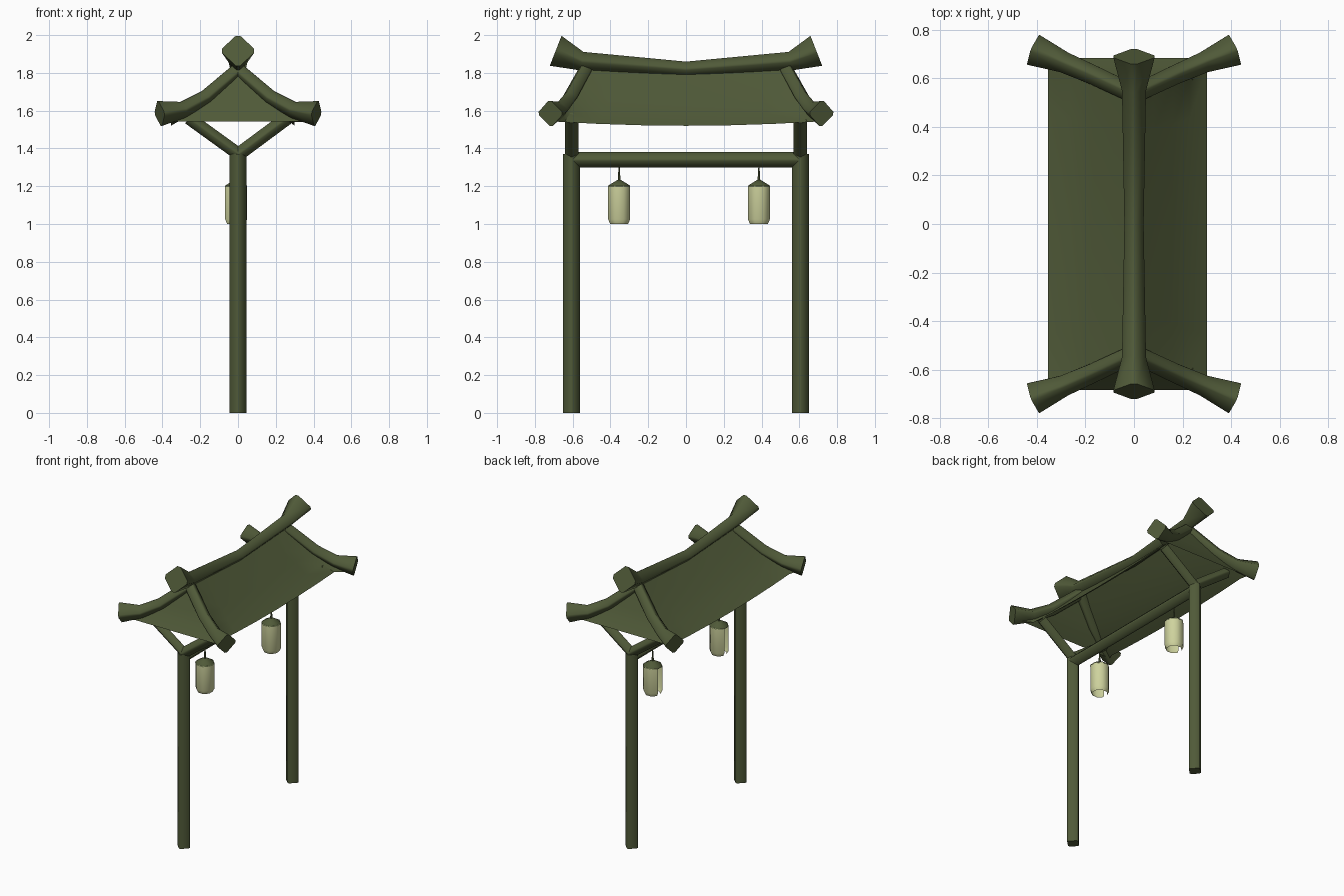
import bpy, bmesh, math
from mathutils import Vector

if "Cube" in bpy.data.objects:
    bpy.data.objects.remove(bpy.data.objects["Cube"])


def material(name, col):
    m = bpy.data.materials.new(name)
    m.diffuse_color = (*col, 1)
    m.use_nodes = True
    m.node_tree.nodes["Principled BSDF"].inputs["Base Color"].default_value = m.diffuse_color
    return m


OLIVE = material("olive_wood", (0.080, 0.102, 0.040))
CREAM = material("lantern_paper", (0.62, 0.65, 0.34))

# cross-sections as lists of angles
DIAMOND = [q * math.pi / 2 + d for q in range(4) for d in (-0.14, 0.14)]  # blunt corners
HEX = [k * math.pi / 3 for k in range(6)]
OCT = [(k + 0.5) * math.pi / 4 for k in range(8)]


def finish(name, bm, mat, angle=35):
    me = bpy.data.meshes.new(name)
    bm.to_mesh(me)
    bm.free()
    me.materials.append(mat)
    for p in me.polygons:
        p.use_smooth = True
    me.set_sharp_from_angle(angle=math.radians(angle))
    ob = bpy.data.objects.new(name, me)
    bpy.context.collection.objects.link(ob)
    return ob


def tube(name, path, radii, section=DIAMOND, mat=OLIVE, angle=50, caps=True, drop=None):
    """Sweep a polygon along a path; drop(normal) removes chosen faces."""
    bm = bmesh.new()
    pts = [Vector(p) for p in path]
    n = len(section)
    rings = []
    for i, p in enumerate(pts):
        t = (pts[min(i + 1, len(pts) - 1)] - pts[max(i - 1, 0)]).normalized()
        ref = Vector((1, 0, 0)) if abs(t.z) > 0.99 else Vector((0, 0, 1))
        side = t.cross(ref).normalized()
        up = side.cross(t)
        rings.append([bm.verts.new(p + radii[i] * (up * math.cos(a) + side * math.sin(a)))
                      for a in section])
    for a, b in zip(rings, rings[1:]):
        for k in range(n):
            j = (k + 1) % n
            bm.faces.new((a[k], a[j], b[j], b[k]))
    if caps:
        bm.faces.new(rings[0])
        bm.faces.new(rings[-1])
    bmesh.ops.recalc_face_normals(bm, faces=bm.faces[:])
    if drop:
        bmesh.ops.delete(bm, geom=[f for f in bm.faces if drop(f.normal)], context='FACES')
    return finish(name, bm, mat, angle)


# posts and angled braces at both ends
for s, tag in ((-1, "front"), (1, "back")):
    y = s * 0.606
    tube(tag + "_post", [(0, y, 0), (0, y, 1.37)], [0.0445, 0.0445])
    tube(tag + "_left_brace", [(0.01, y, 1.365), (-0.26, y, 1.56)], [0.034, 0.034])
    tube(tag + "_right_brace", [(-0.01, y, 1.36), (0.26, y, 1.56)], [0.036, 0.036])

# cross beam
tube("cross_beam", [(0, -0.6, 1.34), (0, 0.6, 1.34)], [0.041, 0.041])

# sagging ridge beam with flared, upturned ends
tube("ridge_beam",
     [(0, -0.69, 1.917), (0, -0.55, 1.862), (0, 0, 1.82), (0, 0.55, 1.862), (0, 0.69, 1.917)],
     [0.086, 0.050, 0.040, 0.050, 0.086])

# hip rafters with flared ends
for sx, xt in ((-1, "left"), (1, "right")):
    for sy, yt in ((-1, "front"), (1, "back")):
        tube(f"{yt}_{xt}_hip_rafter",
             [(0, sy * 0.535, 1.815), (sx * 0.17, sy * 0.615, 1.67),
              (sx * 0.29, sy * 0.667, 1.605), (sx * 0.415, sy * 0.718, 1.585)],
             [0.038, 0.040, 0.044, 0.067])

# concave hipped roof, open underneath; corners reach out under the rafters
LEVELS = [(0, 0, 0.54, 1.83), (-0.085, 0.08, 0.575, 1.745), (-0.175, 0.16, 0.612, 1.665),
          (-0.265, 0.23, 0.648, 1.595), (-0.355, 0.30, 0.685, 1.542)]
CORNER = [0, 0.085, 0.175, 0.27, 0.37]
FRACS = [-1, -0.94, -0.67, -0.33, 0, 0.33, 0.67, 0.94, 1]
bm = bmesh.new()
slopes = []
for side, sx in ((0, -1), (1, 1)):
    slopes.append([[bm.verts.new((sx * c if abs(f) == 1 else lv[side], lv[2] * f,
                                  lv[3] - 0.022 * (1 - f * f)))
                    for f in FRACS] for lv, c in zip(LEVELS, CORNER)])
left, right = slopes
for g in slopes:
    for a, b in zip(g, g[1:]):
        for k in range(len(FRACS) - 1):
            bm.faces.new((a[k], a[k + 1], b[k + 1], b[k]))
for k in (0, -1):
    for i in range(len(LEVELS) - 1):
        bm.faces.new((left[i][k], right[i][k], right[i + 1][k], left[i + 1][k]))
bmesh.ops.remove_doubles(bm, verts=bm.verts[:], dist=0.0005)
bmesh.ops.recalc_face_normals(bm, faces=bm.faces[:])
if sum(f.normal.z for f in bm.faces) < 0:
    bmesh.ops.reverse_faces(bm, faces=bm.faces[:])
finish("roof", bm, OLIVE, 30)

# hanging lanterns: paper shell open at the bottom and on the left, cap and hook
for y, tag in ((-0.354, "front"), (0.386, "back")):
    x = -0.01
    tube(tag + "_lantern", [(x, y, 1.0), (x, y, 1.025), (x, y, 1.20)], [0.051, 0.063, 0.063],
         OCT, CREAM, caps=False, drop=lambda n: n.x < -0.85)
    tube(tag + "_lantern_cap", [(x, y, 1.195), (x, y, 1.205), (x, y, 1.232)],
         [0.064, 0.060, 0.012], OCT)
    tube(tag + "_lantern_hook", [(x, y, 1.225), (x, y, 1.31)], [0.009, 0.003], HEX)
